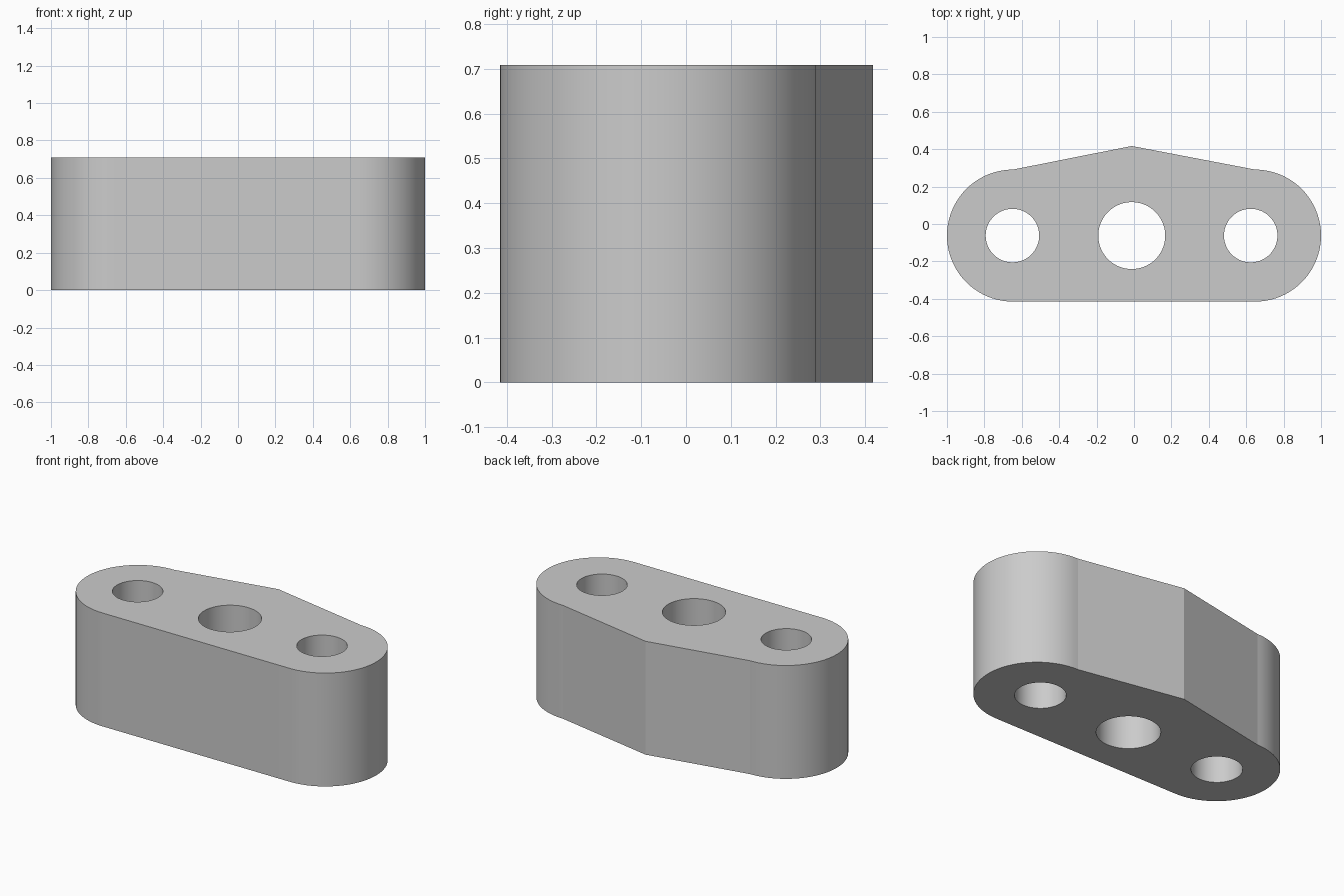
import bpy
import bmesh
from math import sin, cos, pi, radians

if "Cube" in bpy.data.objects:
    bpy.data.objects.remove(bpy.data.objects["Cube"], do_unlink=True)

HEIGHT = 0.708
MID_Y = -0.062      # line through the hole centres
END_R = 0.353       # rounded ends
END_X = 1 - END_R


def arc(cx, cy, r, start, end, steps):
    angles = [start + (end - start) * i / steps for i in range(steps + 1)]
    return [(cx + r * cos(a), cy + r * sin(a)) for a in angles]


def prism(name, outline, bottom, top):
    bm = bmesh.new()
    face = bm.faces.new([bm.verts.new((x, y, bottom)) for x, y in outline])
    result = bmesh.ops.extrude_face_region(bm, geom=[face])
    verts = [v for v in result["geom"] if isinstance(v, bmesh.types.BMVert)]
    bmesh.ops.translate(bm, verts=verts, vec=(0, 0, top - bottom))
    bmesh.ops.recalc_face_normals(bm, faces=bm.faces)
    mesh = bpy.data.meshes.new(name)
    bm.to_mesh(mesh)
    bm.free()
    obj = bpy.data.objects.new(name, mesh)
    bpy.context.collection.objects.link(obj)
    return obj


grey = bpy.data.materials.new("plain grey")
grey.use_nodes = True
colour = (0.6, 0.6, 0.6, 1)
grey.diffuse_color = colour
grey.node_tree.nodes["Principled BSDF"].inputs["Base Color"].default_value = colour

# Block: two rounded ends, a straight front and a peaked back
outline = arc(END_X, MID_Y, END_R, -pi / 2, pi / 2, 40)
outline.append((-0.012, 0.417))
outline += arc(-END_X, MID_Y, END_R, pi / 2, 3 * pi / 2, 40)
block = prism("block", outline, 0, HEIGHT)
block.data.materials.append(grey)

bpy.ops.object.select_all(action="DESELECT")
bpy.context.view_layer.objects.active = block
block.select_set(True)

# Three through holes
for name, x, r in (("left_hole", 0.624, 0.143),
                   ("middle_hole", -0.012, 0.179),
                   ("right_hole", -0.65, 0.143)):
    cutter = prism(name, arc(x, MID_Y, r, 0, 2 * pi, 72)[:-1], -0.1, HEIGHT + 0.1)
    cutter.hide_render = True
    cutter.data.materials.append(grey)
    cut = block.modifiers.new(name, "BOOLEAN")
    cut.operation = "DIFFERENCE"
    cut.solver = "EXACT"
    cut.object = cutter
    bpy.ops.object.modifier_apply(modifier=cut.name)
    bpy.data.objects.remove(cutter, do_unlink=True)

# Smooth curved walls, keeping the corners of the outline crisp
bpy.ops.object.shade_smooth_by_angle(angle=radians(8))
